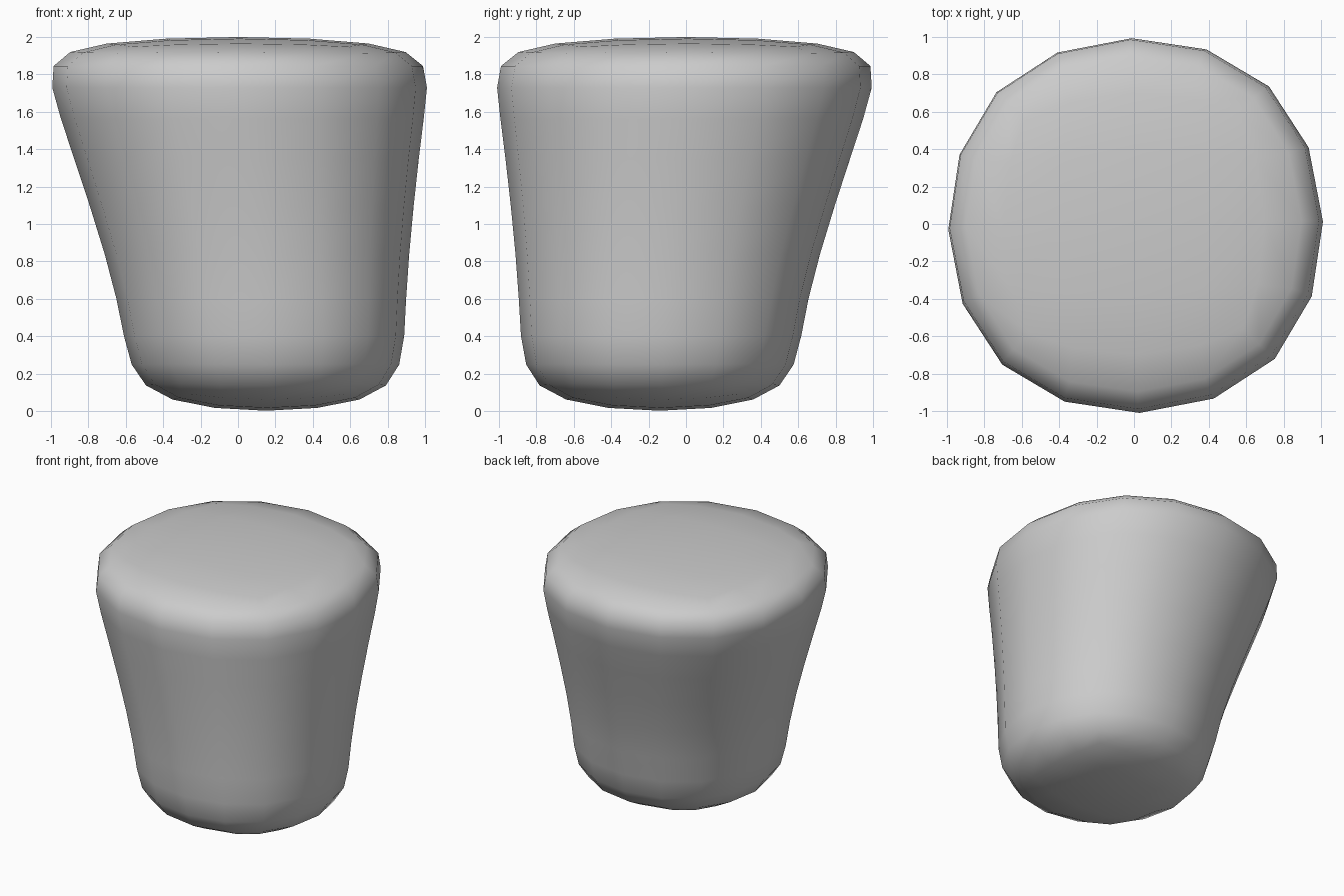
import bpy, bmesh, math

if "Cube" in bpy.data.objects:
    bpy.data.objects.remove(bpy.data.objects["Cube"])

# Square control rings from bottom to top: centre x, centre y, half width, height
RINGS = [(0.15, -0.14, 0.834, -0.04),
         (0.15, -0.145, 0.784, 0.48),
         (-0.003, 0.003, 1.10, 1.72),
         (0.0, 0.0, 1.167, 2.024)]
TWIST = math.radians(1.2)

# Tapered, leaning control cage
bm = bmesh.new()
loops = []
for cx, cy, half, z in RINGS:
    loop = []
    for i in range(4):
        a = TWIST + math.radians(45 + 90 * i)
        r = half * math.sqrt(2)
        loop.append(bm.verts.new((cx + r * math.cos(a), cy + r * math.sin(a), z)))
    loops.append(loop)
for lower, upper in zip(loops, loops[1:]):
    for i in range(4):
        j = (i + 1) % 4
        bm.faces.new((lower[i], lower[j], upper[j], upper[i]))
bm.faces.new(loops[-1])
bm.faces.new(loops[0][::-1])
for f in bm.faces:
    f.smooth = True

mesh = bpy.data.meshes.new("rounded_plug")
bm.to_mesh(mesh)
bm.free()
plug = bpy.data.objects.new("rounded_plug", mesh)
bpy.context.collection.objects.link(plug)

# Subdivision rounds the cage into a soft 16-sided body
sub = plug.modifiers.new("rounding", 'SUBSURF')
sub.levels = 2
sub.render_levels = 2
